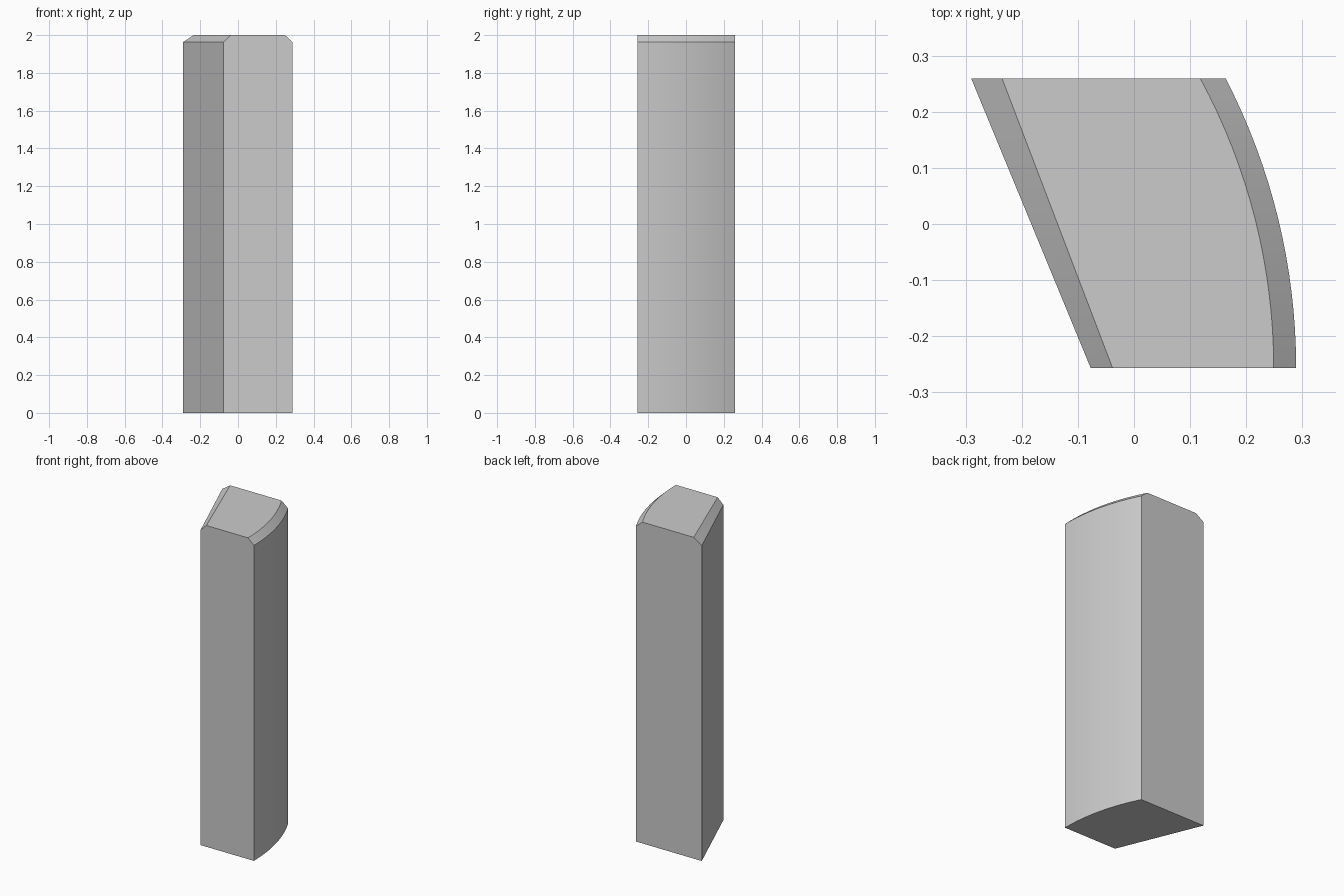
import bpy, bmesh, math

cube = bpy.data.objects.get("Cube")
if cube:
    bpy.data.objects.remove(cube, do_unlink=True)

FRONT, BACK = -0.257, 0.259
SHOULDER, TOP = 1.963, 2.0
RADIUS, BEVEL = 1.124, 0.04
CENTRE_X = 0.289 - RADIUS
STEPS = 16

# Plain grey material
grey = bpy.data.materials.new("plain grey")
grey.use_nodes = True
colour = (0.6, 0.6, 0.6, 1)
grey.diffuse_color = colour
grey.node_tree.nodes["Principled BSDF"].inputs["Base Color"].default_value = colour


def lerp(a, b, t):
    return a + (b - a) * t


# Post: bevelled cross-sections lofted from front to back along the curved side
bm = bmesh.new()
sweep = math.asin((BACK - FRONT) / RADIUS)
rings = []
for i in range(STEPS + 1):
    y = FRONT + RADIUS * math.sin(sweep * i / STEPS)
    t = (y - FRONT) / (BACK - FRONT)
    left, left_top = lerp(-0.077, -0.29, t), lerp(-0.038, -0.235, t)
    right = CENTRE_X + math.sqrt(RADIUS ** 2 - (y - FRONT) ** 2)
    right_top = CENTRE_X + math.sqrt((RADIUS - BEVEL) ** 2 - (y - FRONT) ** 2)
    section = [(left, 0), (right, 0), (right, SHOULDER),
               (right_top, TOP), (left_top, TOP), (left, SHOULDER)]
    rings.append([bm.verts.new((x, y, z)) for x, z in section])

for a, b in zip(rings, rings[1:]):
    for k in range(len(a)):
        n = (k + 1) % len(a)
        bm.faces.new((a[k], a[n], b[n], b[k]))
bm.faces.new(rings[0])
bm.faces.new(rings[-1])
bmesh.ops.recalc_face_normals(bm, faces=bm.faces)

mesh = bpy.data.meshes.new("curved_post")
bm.to_mesh(mesh)
bm.free()
mesh.materials.append(grey)
post = bpy.data.objects.new("curved_post", mesh)
bpy.context.collection.objects.link(post)

# Smooth the curved side, keep the edges crisp
bpy.ops.object.select_all(action="DESELECT")
post.select_set(True)
bpy.context.view_layer.objects.active = post
bpy.ops.object.shade_smooth_by_angle(angle=math.radians(25))
